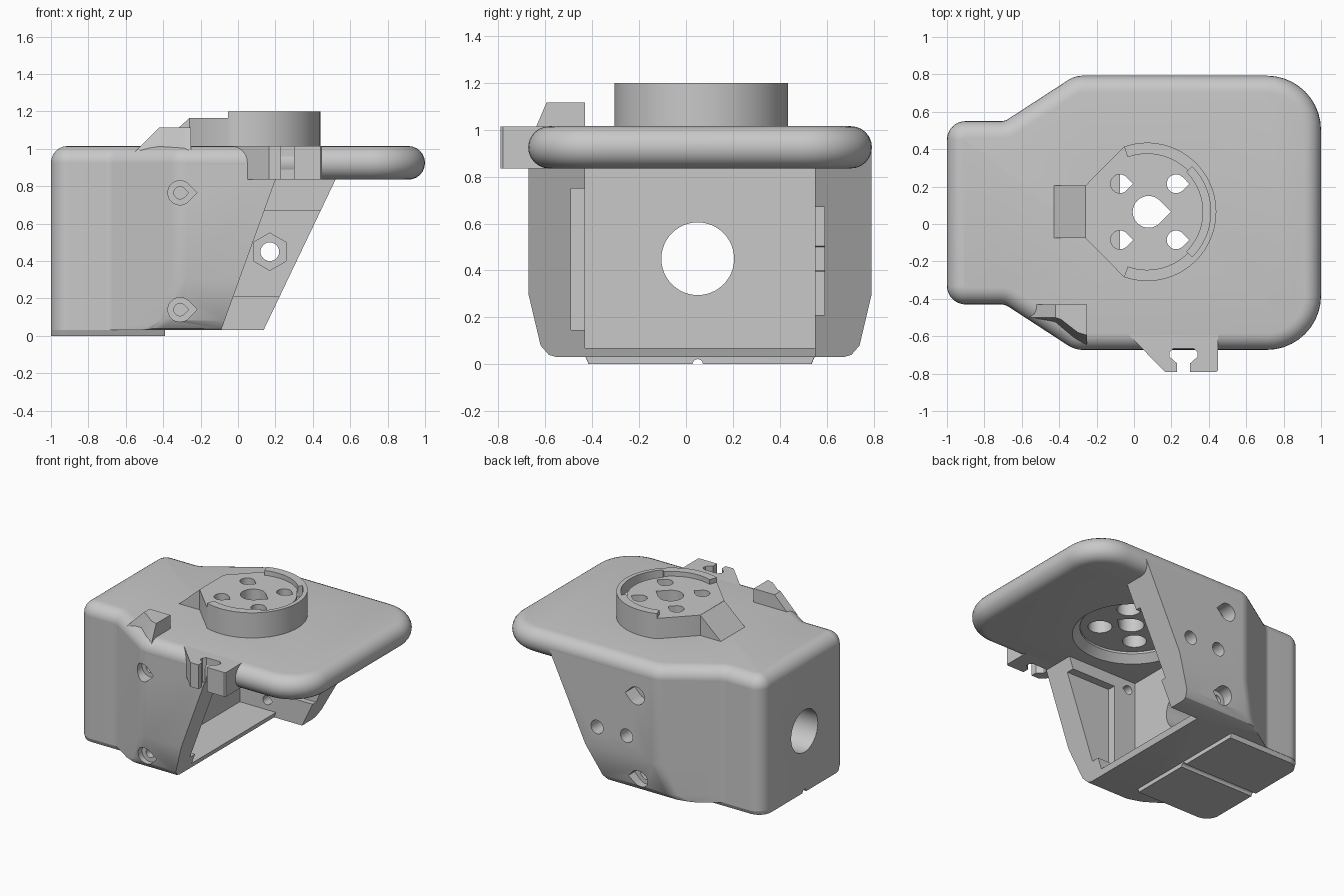
import bpy, bmesh
from math import sin, cos, tan, pi, radians
from mathutils import Vector

cube = bpy.data.objects.get("Cube")
if cube:
    bpy.data.objects.remove(cube, do_unlink=True)

GREY = bpy.data.materials.new("plain_grey")
GREY.use_nodes = True
GREY.diffuse_color = (0.58, 0.58, 0.58, 1)
GREY.node_tree.nodes["Principled BSDF"].inputs["Base Color"].default_value = GREY.diffuse_color


def loft(name, rings):
    """Closed solid through rings of equal point count."""
    bm = bmesh.new()
    loops = [[bm.verts.new(p) for p in ring] for ring in rings]
    n = len(loops[0])
    for a, b in zip(loops, loops[1:]):
        for i in range(n):
            j = (i + 1) % n
            bm.faces.new((a[i], a[j], b[j], b[i]))
    bm.faces.new(loops[0])
    bm.faces.new(loops[-1])
    bmesh.ops.recalc_face_normals(bm, faces=bm.faces)
    mesh = bpy.data.meshes.new(name)
    bm.to_mesh(mesh)
    bm.free()
    mesh.materials.append(GREY)
    obj = bpy.data.objects.new(name, mesh)
    bpy.context.collection.objects.link(obj)
    return obj


def prism(name, pts, lo, hi, axis="z"):
    place = {"x": lambda u, v, w: (w, u, v),
             "y": lambda u, v, w: (u, w, v),
             "z": lambda u, v, w: (u, v, w)}[axis]
    return loft(name, [[place(u, v, w) for u, v in pts] for w in (lo, hi)])


def rect(u0, u1, v0, v1):
    return [(u0, v0), (u1, v0), (u1, v1), (u0, v1)]


def arc(u, v, r, a0=0, a1=360, n=48):
    count = n if a1 - a0 == 360 else n + 1
    steps = [radians(a0 + (a1 - a0) * i / n) for i in range(count)]
    return [(u + r * cos(a), v + r * sin(a)) for a in steps]


def teardrop(u, v, r):
    return arc(u, v, r, 45, 315, 24) + [(u + r * 1.41, v)]


def sector(u, v, r0, r1, half):
    return arc(u, v, r1, -half, half) + arc(u, v, r0, -half, half)[::-1]


def rounded(corners, segs=10):
    """Fillet each (x, y, radius) corner."""
    out = []
    for i, (x, y, r) in enumerate(corners):
        p = Vector((x, y, 0))
        q = corners[(i + 1) % len(corners)]
        d1 = (Vector((*corners[i - 1][:2], 0)) - p).normalized()
        d2 = (Vector((*q[:2], 0)) - p).normalized()
        half = d1.angle(d2) / 2
        c = p + (d1 + d2).normalized() * r / sin(half)
        s = (p + d1 * r / tan(half) - c).normalized()
        e = (p + d2 * r / tan(half) - c).normalized()
        out += [(c + s.slerp(e, k / segs) * r).to_2d() for k in range(segs + 1)]
    return out


def inset(pts, d):
    """Move a counterclockwise outline inwards by d."""
    out = []
    for i, p in enumerate(pts):
        a, b = p - pts[i - 1], pts[(i + 1) % len(pts)] - p
        n1, n2 = Vector((-a.y, a.x)).normalized(), Vector((-b.y, b.x)).normalized()
        out.append(p + (n1 + n2) * d / (1 + n1.dot(n2)))
    return out


def cut(targets, cutter):
    cutter.hide_render = True
    for obj in targets:
        mod = obj.modifiers.new("cut", "BOOLEAN")
        mod.operation, mod.solver, mod.object = "DIFFERENCE", "EXACT", cutter
        bpy.context.view_layer.objects.active = obj
        bpy.ops.object.modifier_apply(modifier=mod.name)
    bpy.data.objects.remove(cutter, do_unlink=True)


def outline(flare, right, right_r):
    """Narrow rear box that flares out by the given amount on each side."""
    front, back = -0.43, 0.55
    x = -0.69 + flare / 0.65
    return rounded([(-1, front, 0.1), (-0.69, front, 0.08), (x, front - flare, 0.15),
                    (right, front - flare, right_r), (right, back + flare, right_r),
                    (x, back + flare, 0.15), (-0.69, back, 0.08), (-1, back, 0.1)])


# Top plate with fully rounded rim
R = 0.09
shape = outline(0.243, 1, 0.29)
rings = []
for k in range(13):
    a = pi * k / 12
    rings.append([(p.x, p.y, 0.925 - R * cos(a)) for p in inset(shape, R * (1 - sin(a)))])
plate = loft("top_plate", rings)

# Hollow body under the plate, tapered towards the bottom
body = loft("body", [[(p.x, p.y, z) for p in outline(f, 0.8, 0.01)]
                     for z, f in ((0.03, 0.12), (0.04, 0.155), (0.08, 0.19),
                                  (0.3, 0.242), (0.925, 0.242))])
slant = lambda low, high: [(low - 0.022, -0.03), (high + 0.06, 1), (2, 1), (2, -0.03)]
cut([body], prism("front_slant", slant(-0.09, 0.2), -1, 0.55, "y"))
cut([body], prism("back_slant", slant(0.13, 0.54), 0.549, 1, "y"))
cut([body], prism("cavity", rect(-0.43, 0.55, 0.07, 0.835), -0.37, 2, "x"))
cut([body], prism("front_recess", rect(-0.49, -0.4, 0.145, 0.75), -0.19, 2, "x"))
cut([body], prism("back_recess", rect(0.5, 0.59, 0.21, 0.67), -0.15, 2, "x"))
cut([body], prism("cable_hole", arc(0.05, 0.45, 0.155), -1.2, -0.3, "x"))

# Screw holes in the side walls
for z in (0.765, 0.14):
    cut([body], prism("front_bore", teardrop(-0.31, z, 0.065), -0.9, -0.58, "y"))
    cut([body], prism("front_hole", teardrop(-0.31, z, 0.033), -0.9, -0.4, "y"))
    cut([body], prism("back_bore", teardrop(-0.15, z, 0.065), 0.68, 1, "y"))
    cut([body], prism("back_hole", teardrop(-0.15, z, 0.033), 0.5, 1, "y"))
for x in (-0.07, 0.17):
    cut([body], prism("bolt_hole", arc(x, 0.45, 0.05, n=24), 0.5, 1, "y"))
    cut([body], prism("nut_pocket", arc(x, 0.45, 0.1, 30, 390, 6), 0.5, 0.65, "y"))

# Foot pad with a groove
foot = [(-1, -0.43, 0.1), (-0.39, -0.43, 0.005), (-0.39, 0.55, 0.005), (-1, 0.55, 0.1)]
pad_top = rounded(foot)
pad_low = [(p.x, 0.06 + (p.y - 0.06) * 0.97) for p in pad_top]
pad = loft("foot_pad", [[(*p, 0) for p in pad_low], [(*p, 0.035) for p in pad_top]])
cut([pad], prism("pad_groove", arc(0.05, 0, 0.022, n=16), -1.1, -0.3, "x"))

# Round boss with a clipped rear and a ramp
CX, CY = 0.07, 0.065
boss_shape = arc(CX, CY, 0.37, -109.5, 109.5) + [(-0.26, 0.205), (-0.26, -0.075)]
boss = prism("boss", boss_shape, 0.95, 1.165)
ramp = prism("boss_ramp", [(-0.455, 0.99), (-0.24, 0.99), (-0.24, 1.164), (-0.26, 1.164)],
             -0.075, 0.205, "y")
rim = prism("boss_rim", sector(CX, CY, 0.31, 0.37, 109.5), 1.165, 1.2)
cut([boss, rim], prism("rim_slot", sector(CX, CY, 0.3, 0.34, 45), 1.12, 1.3))

# Holes through the boss and the recess beneath it
solids = [plate, body, boss]
recess = loft("under_recess", [[(*p, z) for p in arc(CX, CY, r, n=64)]
                               for z, r in ((0.8, 0.43), (0.835, 0.4), (0.885, 0.35), (0.9, 0.35))])
cut(solids[:2], recess)
cut(solids, prism("centre_hole", teardrop(0.078, CY, 0.085), 0.7, 1.3))
for dx in (-0.15, 0.15):
    for dy in (-0.15, 0.15):
        x, y = 0.075 + dx, CY + dy
        cut(solids, prism("screw_hole", teardrop(x, y, 0.05), 0.7, 1.3))
        cut(solids, prism("screw_bore", arc(x, y, 0.08, n=32), 0.7, 1.08))

# Notched tab on the front rim
prism("cable_tab", [(-0.06, -0.56), (0.165, -0.79), (0.23, -0.79), (0.23, -0.745),
                    (0.19, -0.71), (0.19, -0.685), (0.21, -0.665), (0.32, -0.665),
                    (0.34, -0.685), (0.34, -0.71), (0.3, -0.745), (0.3, -0.79),
                    (0.44, -0.79), (0.45, -0.78), (0.45, -0.56)], 0.835, 1.014)

# Small wedge hook on the front shoulder
hook_low = [(-0.56, -0.43), (-0.25, -0.43), (-0.25, -0.655), (-0.32, -0.62),
            (-0.43, -0.53), (-0.56, -0.5)]
hook_top = [(-0.42, -0.43), (-0.25, -0.43), (-0.25, -0.595), (-0.3, -0.58),
            (-0.39, -0.51), (-0.42, -0.5)]
loft("hook", [[(*p, 0.975) for p in hook_low], [(*p, 1.115) for p in hook_top]])

# Smooth the curves, keep edges sharp
for obj in bpy.context.collection.objects:
    if obj.type == "MESH" and GREY.name in obj.data.materials:
        bpy.ops.object.select_all(action="DESELECT")
        obj.select_set(True)
        bpy.context.view_layer.objects.active = obj
        bpy.ops.object.shade_smooth_by_angle(angle=radians(30))
